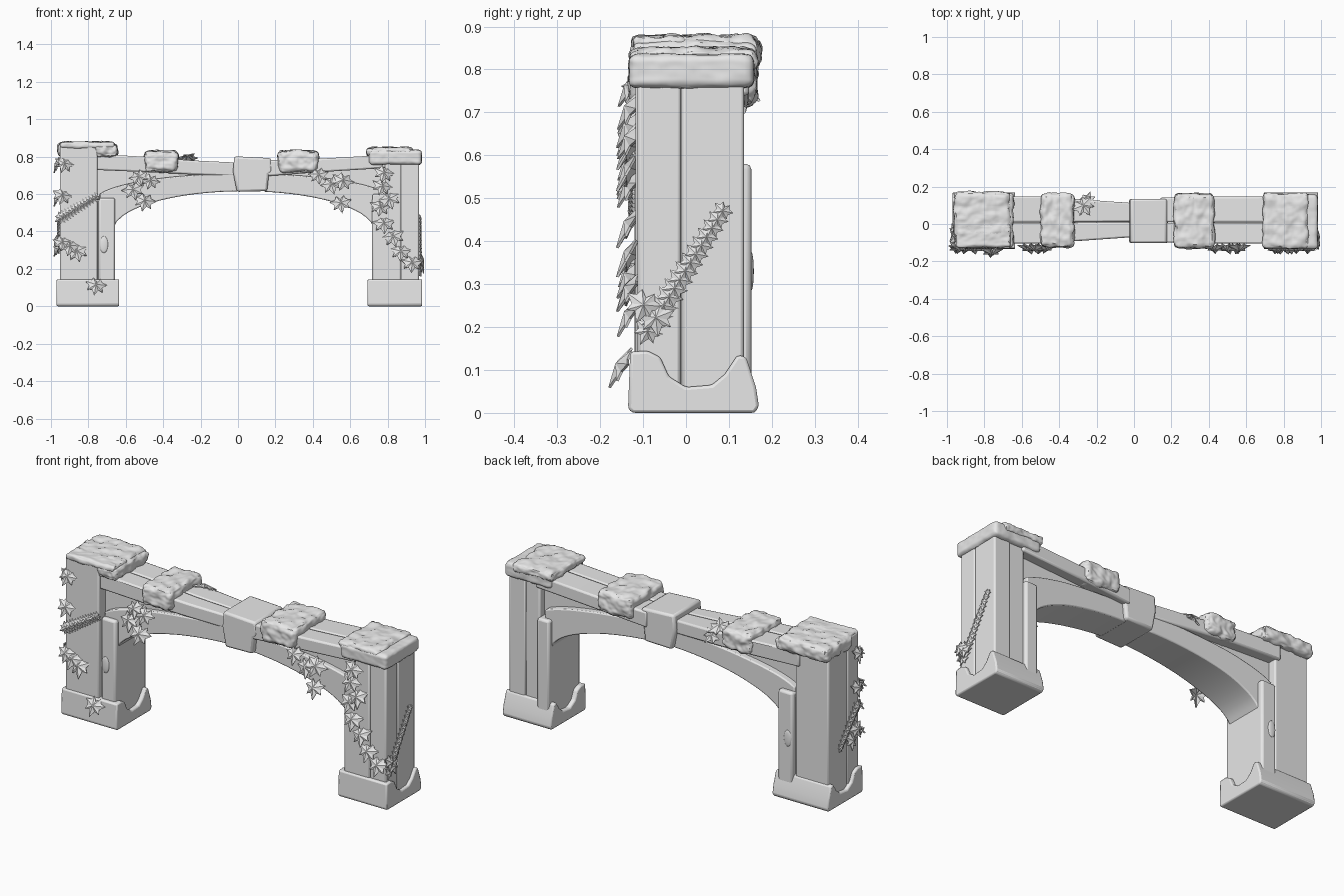
import bpy, bmesh, math, random
from mathutils import Vector, Matrix, noise

random.seed(4)
if "Cube" in bpy.data.objects:
    bpy.data.objects.remove(bpy.data.objects["Cube"], do_unlink=True)

# Single stone-grey colour
GREY = (0.8, 0.8, 0.8, 1)
mat = bpy.data.materials.new("plain_grey")
mat.use_nodes = True
mat.diffuse_color = GREY
mat.node_tree.nodes["Principled BSDF"].inputs["Base Color"].default_value = GREY


def finish(name, bm, bevel=0, smooth=True):
    bmesh.ops.recalc_face_normals(bm, faces=bm.faces)
    me = bpy.data.meshes.new(name)
    bm.to_mesh(me)
    bm.free()
    me.materials.append(mat)
    ob = bpy.data.objects.new(name, me)
    bpy.context.collection.objects.link(ob)
    if bevel:
        m = ob.modifiers.new("worn_edges", "BEVEL")
        m.width, m.segments, m.limit_method = bevel, 2, "ANGLE"
    if smooth:
        bpy.ops.object.select_all(action="DESELECT")
        ob.select_set(True)
        bpy.context.view_layer.objects.active = ob
        bpy.ops.object.shade_smooth_by_angle(angle=math.radians(35))
    return ob


def box(name, x, y, z, bevel=0.008):
    bm = bmesh.new()
    bmesh.ops.create_cube(bm, size=1)
    for v in bm.verts:
        v.co = [r[0] if c < 0 else r[1] for c, r in zip(v.co, (x, y, z))]
    return finish(name, bm, bevel)


def prism(name, outline, y, bevel=0.008, taper=None):
    """Extrude an x-z outline across y; taper(x) scales the depth."""
    bm = bmesh.new()
    f = bm.faces.new([bm.verts.new((px, y[0], pz)) for px, pz in outline])
    ext = bmesh.ops.extrude_face_region(bm, geom=[f])["geom"]
    for v in ext:
        if isinstance(v, bmesh.types.BMVert):
            v.co.y = y[1]
    if taper:
        for v in bm.verts:
            v.co.y = 0.02 + (v.co.y - 0.02) * taper(v.co.x)
    return finish(name, bm, bevel)


def lump(name, x, y, z, r=0.022, rough=0.009, cuts=26):
    """Rounded, uneven moss slab."""
    bm = bmesh.new()
    bmesh.ops.create_cube(bm, size=1)
    bmesh.ops.subdivide_edges(bm, edges=bm.edges[:], cuts=cuts, use_grid_fill=True)
    for v in bm.verts:
        p = Vector([a + (b - a) * (c + 0.5) for c, (a, b) in zip(v.co, (x, y, z))])
        core = Vector([min(max(c, a + r), b - r) for c, (a, b) in zip(p, (x, y, z))])
        n = (p - core).normalized()
        bump = noise.noise(p * 22) + 0.5 * noise.noise(p * 50)
        v.co = core + n * (r + rough * bump)
    return finish(name, bm)


# Pillar footings, with a scooped top showing on the outer face
scoop = [(-.135, .01), (-.125, 0), (.16, 0), (.17, .015), (.163, .06), (.14, .13),
         (.12, .135), (.09, .09), (.06, .065), (0, .06), (-.04, .085),
         (-.06, .13), (-.09, .145), (-.13, .142)]


def footing(name, x0, x1):
    bm = bmesh.new()
    f = bm.faces.new([bm.verts.new((x0, a, b)) for a, b in scoop])
    for g in bmesh.ops.extrude_face_region(bm, geom=[f])["geom"]:
        if isinstance(g, bmesh.types.BMVert):
            g.co.x = x1
    return finish(name, bm, 0.01)


footing("right_footing", -.97, -.635)
footing("left_footing", .693, .985)

# Right pillar: two tall timbers and a short inner post
box("right_pillar_front_timber", (-.953, -.752), (-.12, -.024), (.05, .868))
box("right_pillar_back_timber", (-.95, -.752), (-.026, .135), (.05, .83))
box("right_inner_post", (-.745, -.657), (-.112, .152), (.05, .58), .012)
box("right_post_core", (-.76, -.66), (-.09, .125), (.05, .56))
# Left pillar
box("left_pillar_outer_front", (.87, .968), (-.113, -.012), (.05, .78))
box("left_pillar_outer_back", (.87, .968), (-.01, .135), (.05, .78))
box("left_pillar_inner_timber", (.785, .872), (-.118, .132), (.05, .78))
box("left_inner_post", (.717, .79), (-.112, .152), (.05, .58), .012)
box("left_front_board", (.719, .865), (-.118, -.06), (.05, .6))

# Knots on the right post
for side, y in (("front", -.112), ("back", .152)):
    bm = bmesh.new()
    bmesh.ops.create_uvsphere(bm, u_segments=16, v_segments=8, radius=1,
                              matrix=Matrix.Translation((-.717, y, .33)) @ Matrix.Diagonal((.022, .006, .045, 1)))
    finish("post_knot_" + side, bm)


# Arched braces
def curve(x, half, base, rise):
    return base + rise * math.sqrt(max(0, 1 - ((x - .03) / half) ** 2))


def brace(name, x0, x1):
    xs = [x0 + (x1 - x0) * i / 24 for i in range(25)]
    low = [(x, curve(x, .70, .40, .215)) for x in xs]
    high = [(x, curve(x, .80, .56, .15)) for x in reversed(xs)]
    prism(name, low + high, (-.088, .125), .006,
          lambda x: .82 + .18 * min(1, abs(x - .03) / .5))


brace("right_arch_brace", -.74, .0)
brace("left_arch_brace", .14, .76)
prism("right_spandrel_panel", [(-.77, .56), (-.5, .66), (-.2, .69), (-.2, .73), (-.77, .76)], (-.06, .09), 0)
prism("left_spandrel_panel", [(.8, .56), (.55, .66), (.25, .69), (.25, .73), (.8, .76)], (-.06, .09), 0)

# Split top beams on either side of the keystone
for half, y in (("front", (-.105, .005)), ("back", (.009, .147))):
    prism("right_beam_" + half,
          [(-.78, .73), (-.5, .718), (-.25, .705), (0, .695), (0, .768), (-.25, .78), (-.5, .80), (-.78, .815)],
          y, .009, lambda x: .72 + .28 * min(1, abs(x) / .5))
    prism("left_beam_" + half,
          [(.14, .695), (.45, .718), (.8, .74), (.8, .81), (.45, .79), (.14, .78)],
          y, .009, lambda x: .93 + .07 * min(1, x / .5))
prism("keystone", [(-.006, .612), (.156, .616), (.165, .705), (.184, .72), (.176, .792), (-.02, .802), (-.027, .72)],
      (-.102, .134), .012)

# Capitals and moss
lump("right_cap_moss", (-.962, -.66), (-.07, .172), (.80, .878), .028)
lump("right_cap_moss_front", (-.95, -.66), (-.125, .0), (.845, .878), .015, .006)
lump("right_cap_moss_drip", (-.77, -.645), (-.125, .165), (.80, .866), .025)
lump("left_capital", (.70, .982), (-.133, .158), (.757, .836), .02, .003)
lump("left_cap_moss", (.69, .93), (-.128, .166), (.80, .848), .02, .009)
lump("right_beam_moss", (-.50, -.32), (-.125, .165), (.718, .83), .03)
lump("left_beam_moss", (.215, .43), (-.13, .162), (.715, .832), .03)

# Ivy leaves: one half-outline, mirrored and folded along the midrib
HALF = [(.35, .8), (.5, .45), (1, .35), (.6, -.1), (.72, -.5), (.3, -.4)]
OUTLINE = [(0, .45)] + HALF + [(0, -1)] + [(-a, b) for a, b in reversed(HALF)]


def add_leaf(bm, pos, normal, size, spin=0.0, tilt=.5):
    n = Vector(normal).normalized()
    ref = Vector((0, 1, 0)) if abs(n.z) > .8 else Vector((0, 0, 1))
    side = ref.cross(n).normalized()
    basis = Matrix((side, n.cross(side), n)).transposed()
    basis = basis @ Matrix.Rotation(spin, 3, "Z") @ Matrix.Rotation(-tilt, 3, "X")
    at = Vector(pos) + n * .018

    def vert(a, b, c):
        return bm.verts.new(at + basis @ Vector((a, b, c)) * size)
    mid = vert(0, 0, .22)
    ring = [vert(a, b, -.12 * abs(a)) for a, b in OUTLINE]
    for i, v in enumerate(ring):
        bm.faces.new((mid, v, ring[(i + 1) % len(ring)]))


def ivy(name, bm):
    ob = finish(name, bm, smooth=False)
    m = ob.modifiers.new("leaf_thickness", "SOLIDIFY")
    m.thickness = .006


FRONT, OUT_R, OUT_L = (0, -1, 0), (-1, 0, 0), (1, 0, 0)
clusters = {
    "right_pillar_ivy": [(-.93, .76), (-.94, .59), (-.94, .34), (-.86, .29), (-.90, .32), (-.76, .11)],
    "right_arch_ivy": [(-.47, .67), (-.53, .69), (-.56, .62), (-.50, .56)],
    "left_arch_ivy": [(.43, .70), (.50, .65), (.56, .67), (.55, .55)],
    "left_pillar_ivy": [(.78, .71), (.77, .64), (.81, .57), (.76, .53), (.78, .44), (.83, .37),
                        (.87, .29), (.93, .23)],
}
for name, spots in clusters.items():
    bm = bmesh.new()
    for x, z in spots:
        y = -.135 if z < .14 else -.115
        add_leaf(bm, (x, y, z), FRONT, random.uniform(.052, .064), random.uniform(-.4, .4))
    ivy(name, bm)

bm = bmesh.new()
add_leaf(bm, (-.27, .09, .78), (0, .3, 1), .065, .6, .1)
add_leaf(bm, (-.25, .12, .75), (0, 1, .4), .05, -.4)
ivy("beam_top_ivy", bm)


# Trailing strands of small overlapping leaves
def strand(name, start, end, normal, spin, count=13):
    bm = bmesh.new()
    a, b = Vector(start), Vector(end)
    for i in range(count):
        add_leaf(bm, a.lerp(b, i / (count - 1)) - Vector(normal) * .01, normal,
                 .036 - .012 * i / count, spin, .1)
    ivy(name, bm)


strand("left_outer_strand", (.968, -.09, .19), (.968, .085, .47), OUT_L, -.5, 15)
strand("right_front_strand", (-.95, -.12, .47), (-.76, -.12, .585), FRONT, -1.0)
strand("right_outer_strand", (-.953, -.1, .47), (-.953, .04, .30), OUT_R, -.7, 10)
bm = bmesh.new()
for y, z in ((-.1, .76), (-.09, .58), (-.08, .36), (-.04, .31)):
    add_leaf(bm, (-.953, y, z), OUT_R, .05, random.uniform(-.4, .4), .3)
for y, z in ((-.1, .25), (-.07, .22)):
    add_leaf(bm, (.968, y, z), OUT_L, .045, random.uniform(-.4, .4), .2)
ivy("outer_side_ivy", bm)
